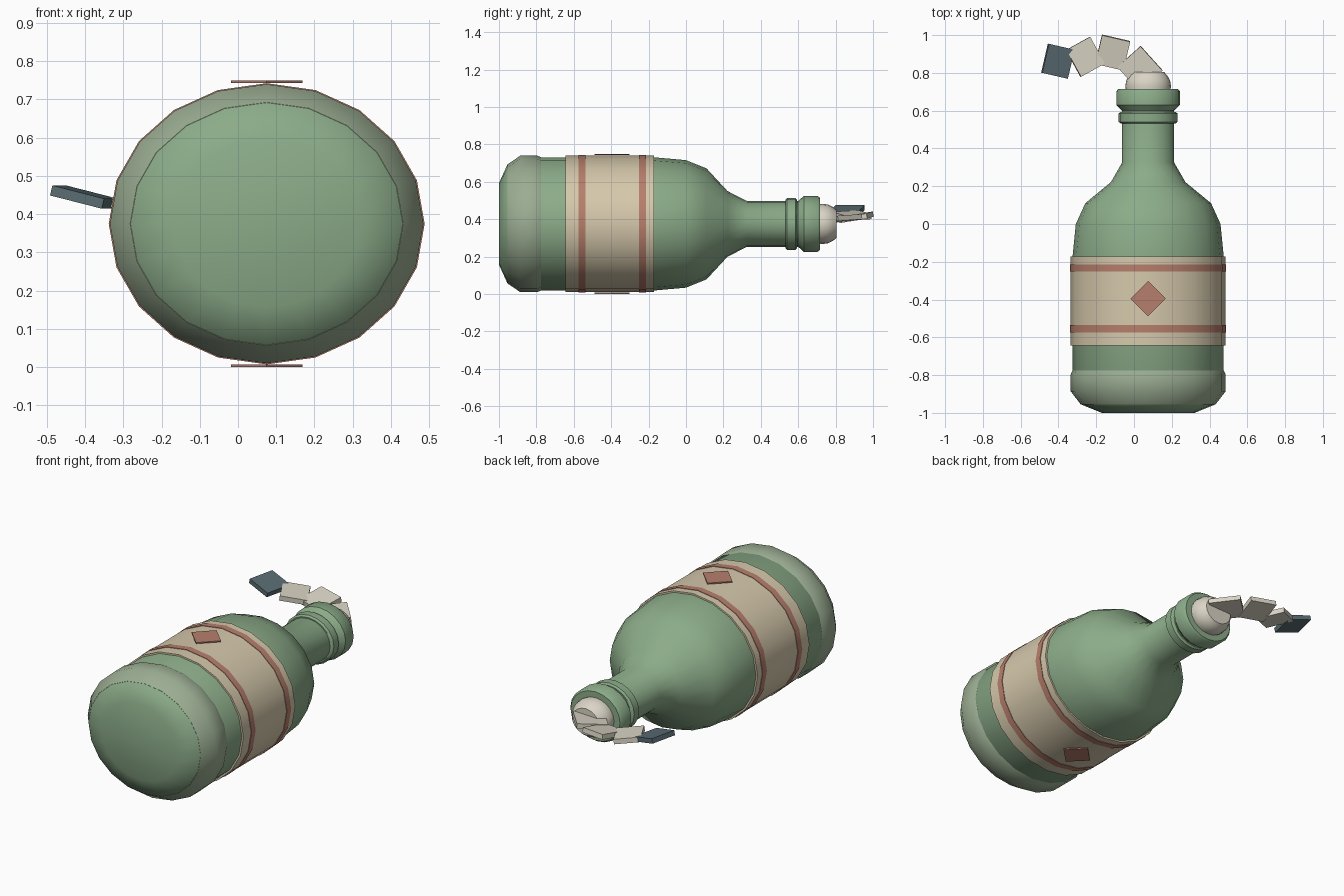
import bpy, bmesh
from math import sin, cos, pi, radians

if "Cube" in bpy.data.objects:
    bpy.data.objects.remove(bpy.data.objects["Cube"])

CX, CZ, FLAT, SIDES = 0.075, 0.375, 0.89, 20


def material(name, rgb):
    m = bpy.data.materials.new(name)
    m.diffuse_color = (*rgb, 1)
    m.use_nodes = True
    m.node_tree.nodes["Principled BSDF"].inputs["Base Color"].default_value = m.diffuse_color
    return m


GLASS = material("green_glass", (0.26, 0.41, 0.25))
FROST = material("pale_glass", (0.33, 0.42, 0.29))
PAPER = material("paper", (0.67, 0.58, 0.41))
RED = material("red_print", (0.47, 0.21, 0.15))
CLOTH = material("cloth", (0.70, 0.66, 0.56))
CHAR = material("charred_cloth", (0.10, 0.15, 0.17))


def finish(name, bm, mat):
    bmesh.ops.recalc_face_normals(bm, faces=bm.faces)
    me = bpy.data.meshes.new(name)
    bm.to_mesh(me)
    bm.free()
    me.materials.append(mat)
    ob = bpy.data.objects.new(name, me)
    bpy.context.collection.objects.link(ob)
    return ob


def turned(name, profile, mat):
    """Sweep (y, radius) points round the bottle axis, slightly flattened in z."""
    bm = bmesh.new()
    rings = [[bm.verts.new((CX + r * cos(2 * pi * i / SIDES), y,
                            CZ + FLAT * r * sin(2 * pi * i / SIDES)))
              for i in range(SIDES)] for y, r in profile]
    for a, b in zip(rings, rings[1:]):
        for i in range(SIDES):
            j = (i + 1) % SIDES
            bm.faces.new((a[i], a[j], b[j], b[i]))
    bm.faces.new(rings[0])
    bm.faces.new(rings[-1])
    ob = finish(name, bm, mat)
    bpy.ops.object.select_all(action='DESELECT')
    ob.select_set(True)
    bpy.context.view_layer.objects.active = ob
    bpy.ops.object.shade_smooth_by_angle(angle=radians(40))
    return ob


def box(name, loc, size, rot, mat):
    bm = bmesh.new()
    bmesh.ops.create_cube(bm, size=1)
    bmesh.ops.scale(bm, vec=size, verts=bm.verts)
    ob = finish(name, bm, mat)
    ob.location = loc
    ob.rotation_euler = [radians(a) for a in rot]
    return ob


# Bottle body, shoulder and neck
turned("bottle_body", [(-1, 0.245), (-0.955, 0.356), (-0.88, 0.40), (-0.17, 0.40),
                       (0.0, 0.383), (0.11, 0.333), (0.222, 0.197), (0.325, 0.138),
                       (0.70, 0.138)], GLASS)
# Thick base band
turned("base_band", [(-0.955, 0.357), (-0.886, 0.41), (-0.796, 0.41), (-0.77, 0.398)], FROST)
# Neck ring and lip
turned("neck_ring", [(0.532, 0.145), (0.541, 0.156), (0.585, 0.156), (0.594, 0.145)], GLASS)
turned("bottle_lip", [(0.60, 0.138), (0.63, 0.168), (0.703, 0.168), (0.716, 0.157)], GLASS)
# Paper label with printed stripes
turned("label", [(-0.643, 0.41), (-0.172, 0.41)], PAPER)
for i, y in enumerate((-0.555, -0.233)):
    turned(f"label_stripe_{i}", [(y - 0.019, 0.413), (y + 0.019, 0.413)], RED)
# Diamond marks on both sides of the label
for side, s in (("top", 1), ("bottom", -1)):
    box(f"diamond_{side}", (CX, -0.395, CZ + s * 0.3715), (0.132, 0.132, 0.007), (0, 0, 45), RED)

# Cloth plug in the mouth
turned("cloth_plug", [(0.69, 0.115), (0.73, 0.121), (0.76, 0.116), (0.785, 0.102),
                      (0.804, 0.085)], CLOTH)
# Trailing cloth strip, charred at the tip
strip = [((0.032, 0.822, 0.402), (0.175, 0.165, 0.028), (5, 3, -48), CLOTH),
         ((-0.113, 0.908, 0.410), (0.153, 0.158, 0.028), (9, 4, -13), CLOTH),
         ((-0.258, 0.885, 0.420), (0.145, 0.162, 0.028), (3, 8, 29), CLOTH),
         ((-0.403, 0.862, 0.445), (0.143, 0.158, 0.027), (0, 14, -13), CHAR)]
for i, (loc, size, rot, mat) in enumerate(strip):
    box(f"cloth_strip_{i}", loc, size, rot, mat)
